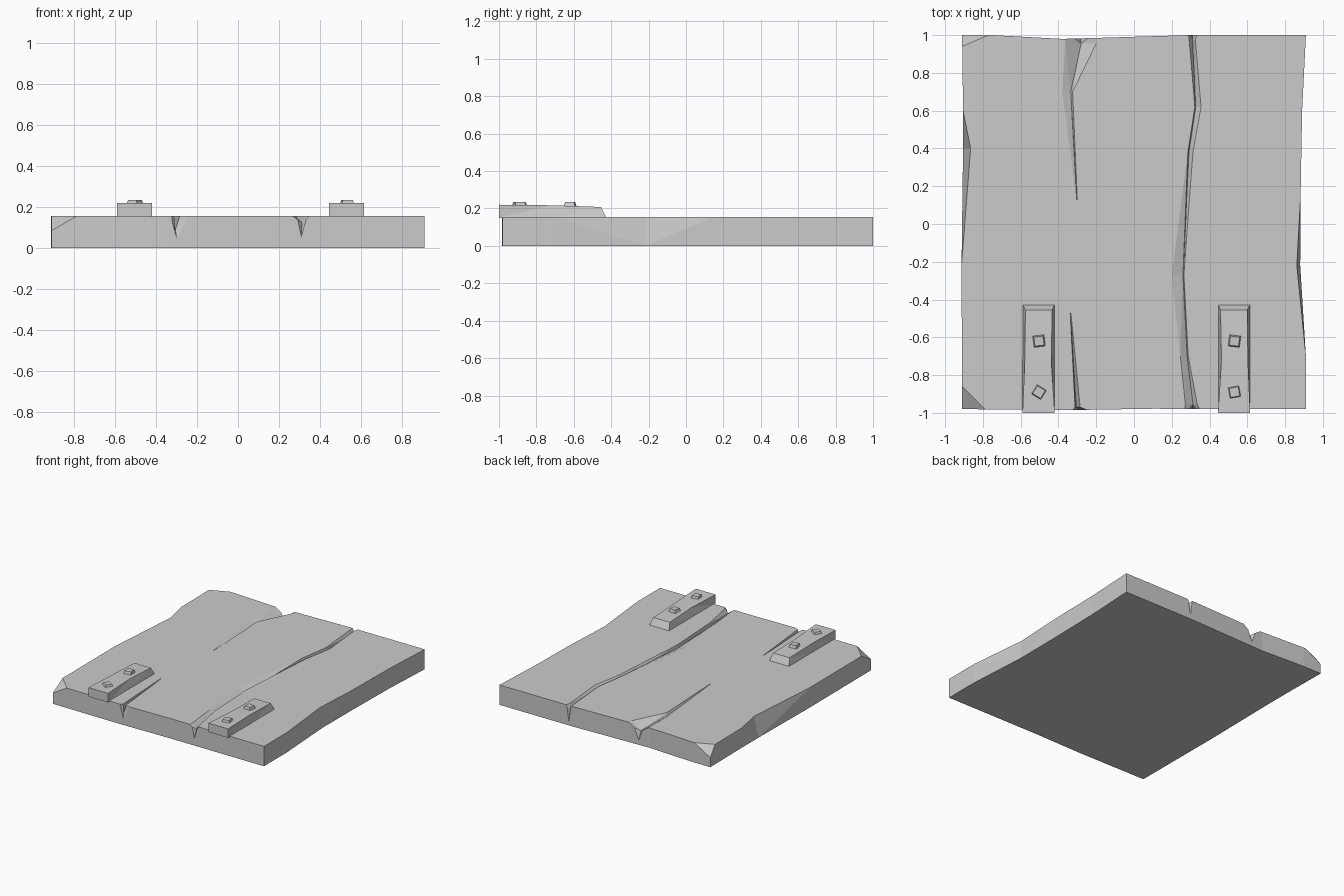
import bpy, bmesh
from math import radians
from mathutils import Matrix

if "Cube" in bpy.data.objects:
    bpy.data.objects.remove(bpy.data.objects["Cube"])

TOP = 0.155


def finish(bm, name):
    bmesh.ops.recalc_face_normals(bm, faces=bm.faces[:])
    me = bpy.data.meshes.new(name)
    bm.to_mesh(me)
    bm.free()
    ob = bpy.data.objects.new(name, me)
    bpy.context.collection.objects.link(ob)
    return ob


def loft(rings, name, edit=None):
    """Skin a list of equal-length point rings and cap both ends."""
    bm = bmesh.new()
    vs = [[bm.verts.new(p) for p in r] for r in rings]
    n = len(vs[0])
    for a, b in zip(vs, vs[1:]):
        for i in range(n):
            j = (i + 1) % n
            bm.faces.new((a[i], a[j], b[j], b[i]))
    bm.faces.new(vs[0])
    bm.faces.new(vs[-1])
    bmesh.ops.recalc_face_normals(bm, faces=bm.faces[:])
    bmesh.ops.triangulate(bm, faces=[f for f in bm.faces if len(f.verts) == 4])
    if edit:
        edit(bm)
    return finish(bm, name)


def chip_corners(bm):
    # corner x, corner y, sizes along x, y, z
    for cx, cy, a, b, c in ((-.91, -.98, .12, .12, .07), (-.91, 1, .14, .06, .08)):
        sx, sy = (1 if cx > 0 else -1), (1 if cy > 0 else -1)
        r = bmesh.ops.bisect_plane(
            bm, geom=bm.verts[:] + bm.edges[:] + bm.faces[:],
            plane_co=(cx, cy - sy * b, TOP), plane_no=(sx / a, sy / b, 1 / c),
            clear_outer=True)
        bmesh.ops.holes_fill(bm, edges=[e for e in bm.edges if e.is_boundary])


# slab: worn outline as (x, y, top inset along x)
outline = [(-.91, -.98, 0), (-.33, -.985, 0), (.1, -.978, 0), (.91, -.98, 0),
           (.91, -.7, 0), (.88, -.22, -.018), (.882, .15, 0), (.89, .6, 0),
           (.91, 1, 0), (.29, 1, 0), (-.2, .985, 0), (-.38, .98, 0), (-.75, 1, 0),
           (-.91, 1, 0), (-.905, .6, 0), (-.905, .4, .04), (-.913, -.22, 0)]
slab = loft([[(x, y, 0) for x, y, d in outline],
             [(x + d, y, TOP) for x, y, d in outline]], "stone_slab", chip_corners)

# cracks: stations of (y, left, middle, right, depth level)
cracks = [
    [(-1.01, .265, .305, .36, -.04), (-.955, .272, .312, .335, .125),
     (-.7, .245, .281, .287, .13), (-.27, .20, .259, .264, .13),
     (.38, .285, .291, .312, .13), (.62, .322, .327, .355, .13),
     (.975, .292, .31, .325, .125), (1.02, .285, .31, .34, -.05)],
    [(-1.0, -.335, -.29, -.21, 0), (-.97, -.312, -.306, -.285, .09),
     (-.47, -.338, -.336, -.334, .15)],
    [(.13, -.304, -.302, -.3, .15), (.7, -.38, -.335, -.325, .135),
     (.955, -.365, -.28, -.2, .10), (1.02, -.36, -.28, -.2, -.05)],
]
for k, rows in enumerate(cracks):
    cut = loft([[(l, y, TOP), (m, y, z), (r, y, TOP), (r, y, .25), (l, y, .25)]
                for y, l, m, r, z in rows], f"crack_cutter_{k}")
    mod = slab.modifiers.new("crack", 'BOOLEAN')
    mod.operation, mod.solver, mod.object = 'DIFFERENCE', 'EXACT', cut
    bpy.context.view_layer.objects.active = slab
    bpy.ops.object.modifier_apply(modifier=mod.name)
    bpy.data.objects.remove(cut)


def nail(x, y, turn, name):
    bm = bmesh.new()
    bmesh.ops.create_cone(bm, cap_ends=True, segments=4, radius1=.046, radius2=.034,
                          depth=.03,
                          matrix=Matrix.Translation((x, y, .22))
                          @ Matrix.Rotation(radians(45 + turn), 4, 'Z'))
    finish(bm, name)


# metal straps with sloped inner end, each held by two square nails
for side, cx, s, turns in (("left", -.505, -1, (7, -32)), ("right", .53, 1, (-7, 10))):
    # stations of (y bottom, y top, left inset, right inset, top z)
    st = [(-1, -1, 0, 0, .22), (-.72, -.72, .012, .018, .217),
          (-.425, -.455, .015, .013, .208)]
    rings = []
    for yb, yt, i, j, z in st:
        if s > 0:
            i, j = j, i
        rings.append([(cx - .085, yb, .15), (cx + .085, yb, .15),
                      (cx + .085 - j, yt, z), (cx - .085 + i, yt, z)])
    loft(rings, f"strap_{side}")
    for y, t in zip((-.62, -.89), turns):
        nail(cx + .002, y, t, f"nail_{side}_{'inner' if y > -.7 else 'outer'}")
